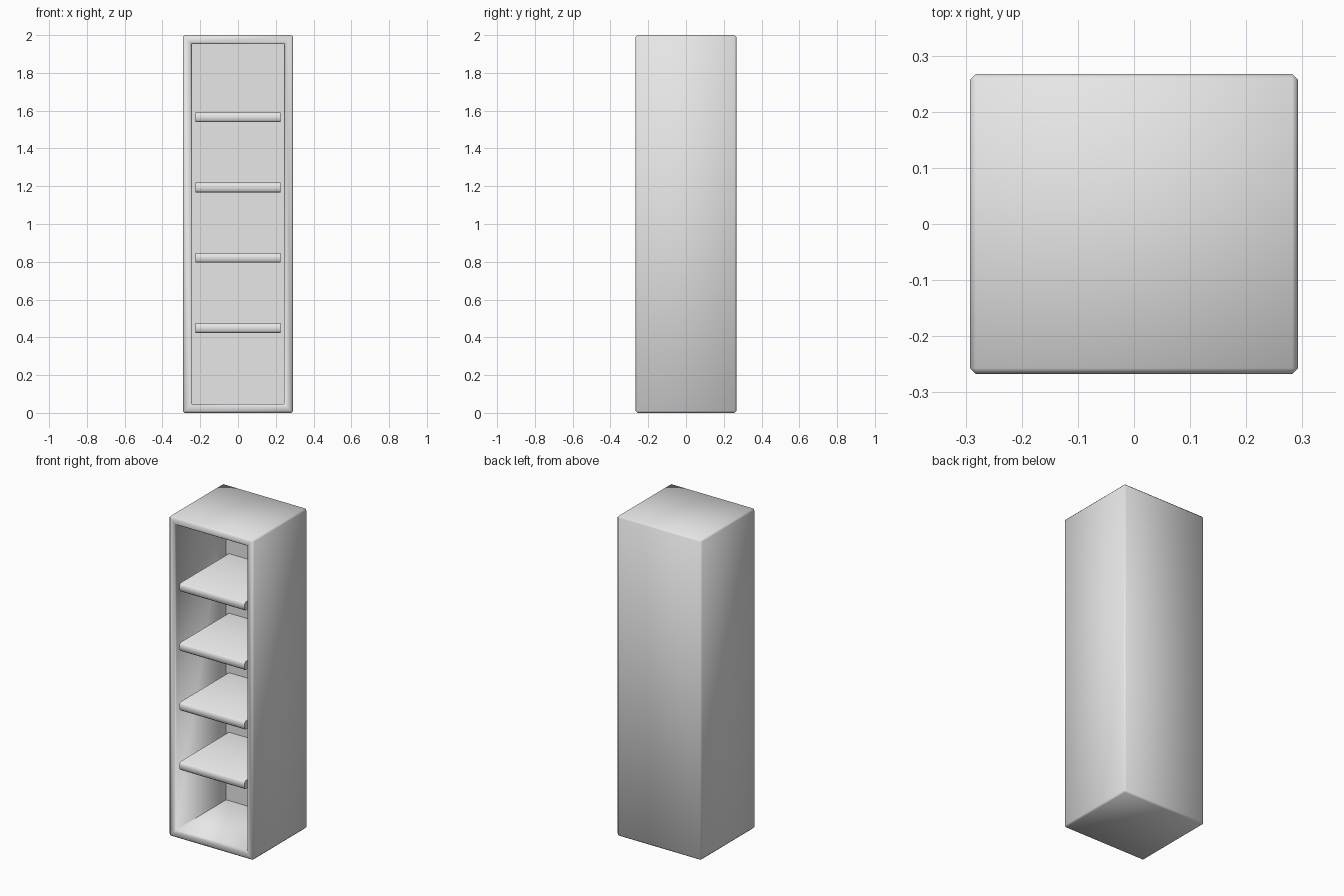
import bpy, bmesh
from mathutils import Vector

cube = bpy.data.objects.get("Cube")
if cube:
    bpy.data.objects.remove(cube)

W, D, H = 0.584, 0.534, 2.0      # outer size
WALL, BACK = 0.067, 0.035        # board thicknesses
BEVEL = 0.01

grey = bpy.data.materials.new("light_grey")
grey.use_nodes = True
colour = (0.8, 0.8, 0.8, 1)
grey.diffuse_color = colour
grey.node_tree.nodes["Principled BSDF"].inputs["Base Color"].default_value = colour


def box(bm, size, centre):
    verts = bmesh.ops.create_cube(bm, size=1)["verts"]
    for v in verts:
        v.co = Vector(a * b for a, b in zip(v.co, size)) + Vector(centre)


def finish(bm, name):
    bmesh.ops.recalc_face_normals(bm, faces=bm.faces)
    for f in bm.faces:
        f.smooth = True
    mesh = bpy.data.meshes.new(name)
    bm.to_mesh(mesh)
    bm.free()
    mesh.materials.append(grey)
    obj = bpy.data.objects.new(name, mesh)
    bpy.context.collection.objects.link(obj)


# Cabinet: a box whose front is inset and pushed back into a deep recess
bm = bmesh.new()
box(bm, (W, D, H), (0, 0, H / 2))
bm.faces.ensure_lookup_table()
front = min(bm.faces, key=lambda f: f.calc_center_median().y)
bmesh.ops.inset_region(bm, faces=[front], thickness=WALL)
recess = bmesh.ops.extrude_discrete_faces(bm, faces=[front])["faces"][0]
bmesh.ops.translate(bm, verts=recess.verts, vec=(0, D - BACK, 0))


def inside(v):
    return abs(v.co.x) < W / 2 - 0.01


# Recess corners stay crisp; outer edges and the front rim are chamfered
for e in bm.edges:
    e.smooth = not (all(inside(v) for v in e.verts)
                    and any(v.co.y > 0 for v in e.verts))
soft = [e for e in bm.edges if e.smooth and inside(e.verts[0]) == inside(e.verts[1])]
bmesh.ops.bevel(bm, geom=soft, offset=BEVEL, segments=1, affect='EDGES', profile=0.5)
finish(bm, "cabinet")

# Four shelves with chamfered front edges
shelf_y = (-D / 2 + BEVEL, D / 2 - BACK)
for i in range(4):
    bm = bmesh.new()
    box(bm, (W - 2 * WALL, shelf_y[1] - shelf_y[0], 0.052),
        (0, sum(shelf_y) / 2, 0.449 + i * 0.372))
    lips = [e for e in bm.edges
            if all(v.co.y < 0 for v in e.verts)
            and abs(e.verts[0].co.x - e.verts[1].co.x) > 0.1]
    bmesh.ops.bevel(bm, geom=lips, offset=BEVEL, segments=1, affect='EDGES', profile=0.5)
    for e in bm.edges:
        e.smooth = e.calc_face_angle(0) < 1
    finish(bm, f"shelf_{i + 1}")
